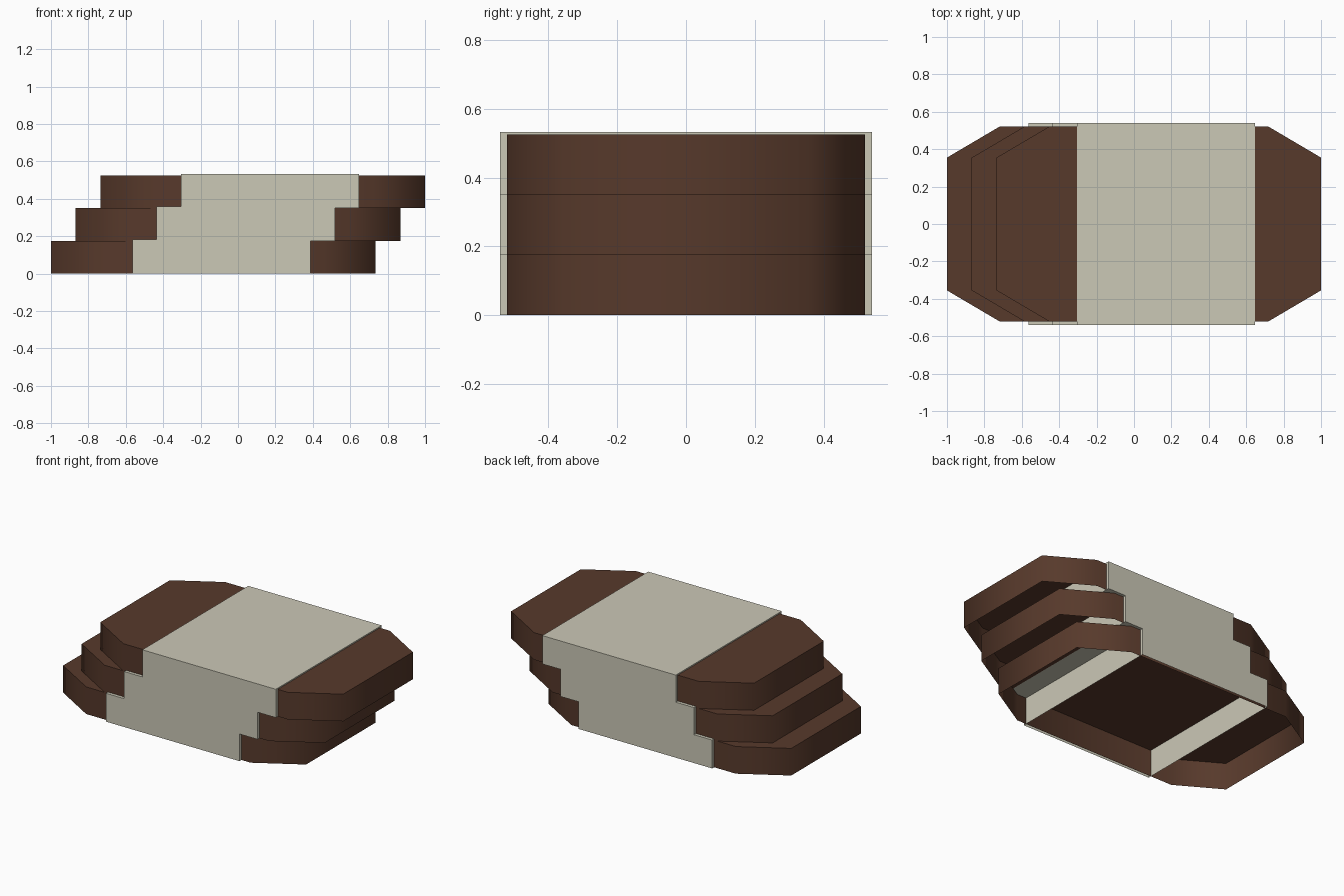
import bpy, bmesh
from math import radians

if "Cube" in bpy.data.objects:
    bpy.data.objects.remove(bpy.data.objects["Cube"])


def material(name, color):
    m = bpy.data.materials.new(name)
    m.diffuse_color = (*color, 1)
    m.use_nodes = True
    m.node_tree.nodes["Principled BSDF"].inputs["Base Color"].default_value = m.diffuse_color
    return m


BROWN = material("brown", (0.095, 0.041, 0.024))
CREAM = material("cream", (0.60, 0.58, 0.47))


def add_object(name, bm, mat):
    mesh = bpy.data.meshes.new(name)
    bm.to_mesh(mesh)
    bm.free()
    mesh.materials.append(mat)
    obj = bpy.data.objects.new(name, mesh)
    bpy.context.collection.objects.link(obj)
    return obj


def extrude_profile(points, offset):
    """Closed prism from a flat outline."""
    bm = bmesh.new()
    face = bm.faces.new([bm.verts.new(p) for p in points])
    new = bmesh.ops.extrude_face_region(bm, geom=[face], use_keep_orig=True)["geom"]
    bmesh.ops.translate(bm, verts=[v for v in new if isinstance(v, bmesh.types.BMVert)], vec=offset)
    bmesh.ops.recalc_face_normals(bm, faces=bm.faces)
    return bm


def open_bottom(bm):
    """Remove the faces lying on the lowest level."""
    low = min(v.co.z for v in bm.verts)
    faces = [f for f in bm.faces if all(abs(v.co.z - low) < 1e-4 for v in f.verts)]
    bmesh.ops.delete(bm, geom=faces, context="FACES")


H = 0.175          # bar height
STEP = 0.1325      # sideways shift per bar
HX, HY = 0.8675, 0.52
CX, CY = 0.28, 0.165

# Three stacked chamfered bars, hollow underneath
outline = [(HX, -HY + CY), (HX, HY - CY), (HX - CX, HY), (-HX + CX, HY),
           (-HX, HY - CY), (-HX, -HY + CY), (-HX + CX, -HY), (HX - CX, -HY)]
for i, name in enumerate(("bottom_bar", "middle_bar", "top_bar")):
    shift = (i - 1) * STEP
    bm = extrude_profile([(x + shift, y, i * H) for x, y in outline], (0, 0, H))
    open_bottom(bm)
    bar = add_object(name, bm, BROWN)
    bar.data.shade_smooth()
    bar.data.set_sharp_from_angle(angle=radians(65))

# Stepped paper band around the stack, open at the bottom
GAP = 0.008
left, right = [], []
for i in range(3):
    x0, x1 = -0.565 + i * 0.13, 0.388 + i * 0.13
    left += [(x0, i * H + (GAP if i else 0)), (x0, (i + 1) * H + GAP)]
    right += [(x1, i * H), (x1, (i + 1) * H + (GAP if i == 2 else 0))]
profile = [(x, -0.54, z) for x, z in left + right[::-1]]
bm = extrude_profile(profile, (0, 1.08, 0))
open_bottom(bm)
add_object("paper_band", bm, CREAM)
